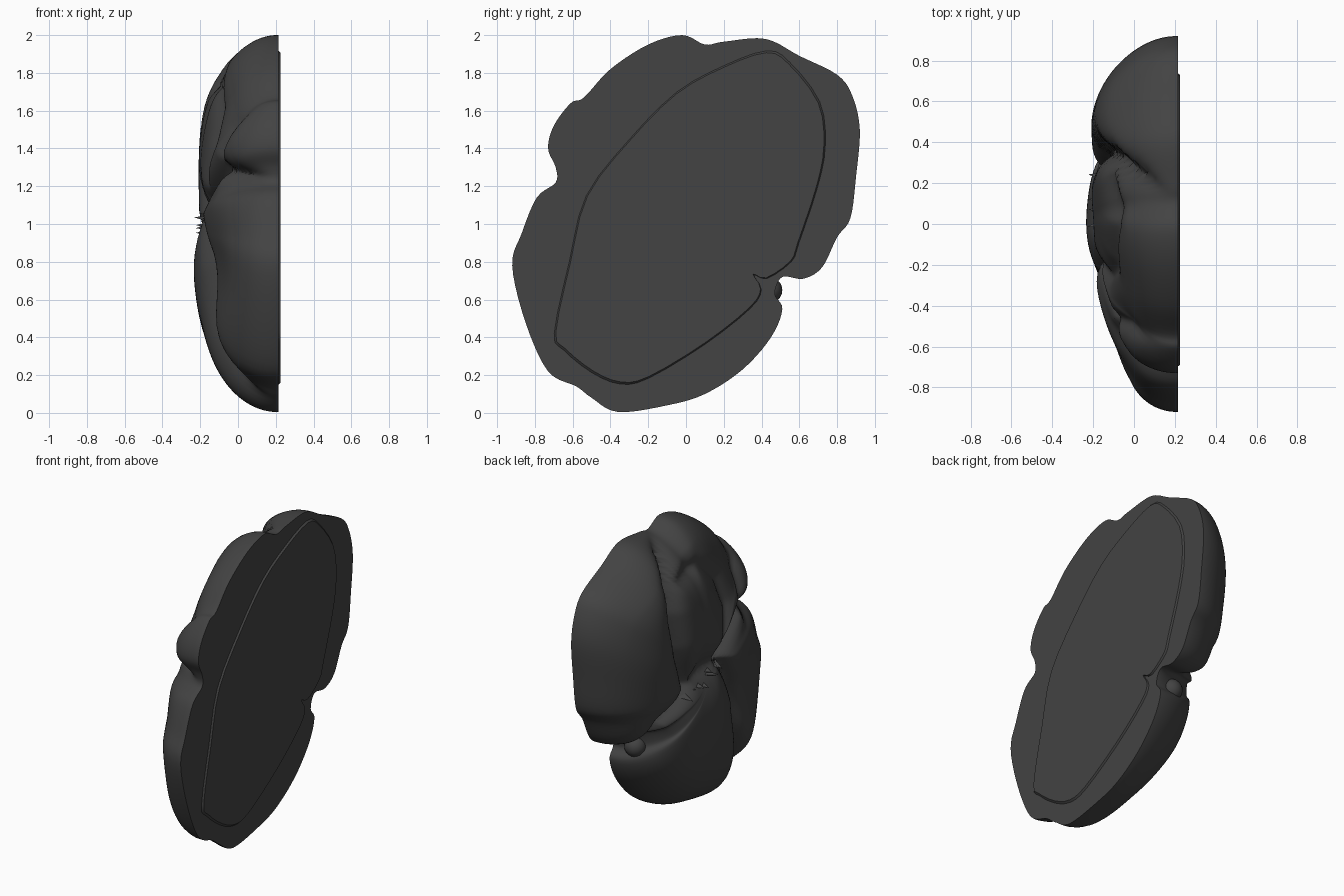
import bpy, bmesh, math, random
from mathutils import Vector as V

if "Cube" in bpy.data.objects:
    bpy.data.objects.remove(bpy.data.objects["Cube"])

random.seed(4)
mat = bpy.data.materials.new("dark grey")
mat.diffuse_color = (0.056, 0.056, 0.056, 1)
mat.use_nodes = True
mat.node_tree.nodes["Principled BSDF"].inputs["Base Color"].default_value = mat.diffuse_color

# (y, z) silhouette of the slab, and of the raised plate on its flat side
RIM = [(-.02, 2), (.1, 1.95), (.2, 1.965), (.42, 1.98), (.6, 1.89), (.8, 1.79), (.88, 1.68),
       (.92, 1.5), (.9, 1.25), (.87, 1.03), (.8, .93), (.72, .77), (.62, .71), (.51, .72),
       (.47, .63), (.51, .55), (.45, .4), (.3, .23), (.1, .1), (-.1, .04), (-.36, .005),
       (-.5, .08), (-.58, .14), (-.73, .22), (-.85, .48), (-.92, .78), (-.87, .95),
       (-.79, 1.14), (-.69, 1.22), (-.69, 1.3), (-.73, 1.4), (-.7, 1.52), (-.61, 1.64),
       (-.54, 1.67), (-.4, 1.82), (-.2, 1.95)]
PLATE = [(-.7, .42), (-.65, .33), (-.5, .21), (-.35, .15), (-.2, .18), (.1, .36), (.34, .55),
         (.4, .65), (.36, .73), (.43, .71), (.56, .8), (.6, .9), (.7, 1.2), (.74, 1.42),
         (.71, 1.65), (.55, 1.86), (.43, 1.92), (.2, 1.84), (-.05, 1.7), (-.3, 1.45),
         (-.53, 1.15), (-.62, .8)]

# Grooves between the lobes: depth, width, path in (y, z)
GROOVES = [
    (.12, .045, [(.1, 2), (.24, 1.89), (.33, 1.75), (.36, 1.55), (.32, 1.3), (.22, 1.03)]),
    (.12, .045, [(.22, 1.03), (.31, .94), (.45, .86), (.52, .7)]),
    (.1, .045, [(-.12, 1.1), (-.3, .8), (-.38, .5), (-.5, .08)]),
    (.12, .045, [(-.69, 1.25), (-.45, 1.29), (-.12, 1.1)]),
    (.06, .06, [(-.12, 1.1), (.05, 1.09), (.22, 1.03)]),
    (.05, .04, [(.34, 1.72), (0, 1.75), (-.2, 1.58), (-.25, 1.4), (-.15, 1.12)]),
    (.06, .04, [(-.59, 1.65), (-.48, 1.5), (-.45, 1.29)]),
]
# Broad swells (+) and dips (-): amount, radius, (y, z)
SWELLS = [
    (-.06, .32, (-.3, 1.55)), (-.05, .35, (-.68, .85)), (-.05, .25, (-.47, .75)),
    (.055, .25, (.52, 1.72)), (.02, .25, (.6, 1.3)), (-.045, .16, (.08, 1.08)),
    (.015, .2, (-.02, .75)), (.02, .2, (.2, .45)),
]


def smooth_loop(pts, n):
    """Closed Catmull-Rom through the points, n steps per span."""
    out = []
    for i in range(len(pts)):
        a, b, c, d = (V(pts[(i + k) % len(pts)]) for k in (-1, 0, 1, 2))
        for s in range(n):
            t = s / n
            out.append(.5 * (2*b + (c - a)*t + (2*a - 5*b + 4*c - d)*t*t
                             + (3*b - a - 3*c + d)*t**3))
    return out


def seg_dist(p, a, b):
    a, b = V(a), V(b)
    t = max(0, min(1, (p - a).dot(b - a) / (b - a).length_squared))
    return (p - a - (b - a) * t).length


def height(p, t):
    """Domed thickness at p, swelled per lobe and carved by grooves."""
    h = .43 * max(0, 1 - t**3.2) ** .52
    swell = sum(s * math.exp(-((p - V(c)).length / r) ** 2) for s, r, c in SWELLS)
    grooves = 0
    for depth, width, path in GROOVES:
        d = min(seg_dist(p, a, b) for a, b in zip(path, path[1:]))
        d = math.hypot(d, .02) - .02
        grooves = max(grooves, depth * math.exp(-d / width))
    return h + (swell - grooves) * min(1, h / .28)


def finish(name, bm, angle):
    bmesh.ops.recalc_face_normals(bm, faces=bm.faces)
    me = bpy.data.meshes.new(name)
    bm.to_mesh(me)
    bm.free()
    ob = bpy.data.objects.new(name, me)
    bpy.context.collection.objects.link(ob)
    me.materials.append(mat)
    bpy.ops.object.select_all(action='DESELECT')
    ob.select_set(True)
    bpy.context.view_layer.objects.active = ob
    bpy.ops.object.shade_smooth_by_angle(angle=math.radians(angle))


# Lobed dome with a flat back at x = 0.215
bm = bmesh.new()
rim = smooth_loop(RIM, 5)
centre = V((0, 1))
n, rings = len(rim), 56
grid = []
for r in range(1, rings + 1):
    t = math.sin(r / rings * math.pi / 2)
    row = []
    for q in rim:
        p = centre.lerp(q, t)
        row.append(bm.verts.new((.205 - height(p, t), p.x, p.y)))
    grid.append(row)
grid.append([bm.verts.new((.215, q.x, q.y)) for q in rim])
tip = bm.verts.new((.205 - height(centre, 0), 0, 1))
for i in range(n):
    j = (i + 1) % n
    bm.faces.new((tip, grid[0][i], grid[0][j]))
    for a, b in zip(grid, grid[1:]):
        bm.faces.new((a[i], b[i], b[j], a[j]))
bm.faces.new(grid[-1])
finish("lobed_body", bm, 50)

# Thin raised plate on the flat side
bm = bmesh.new()
loop = smooth_loop(PLATE, 3)
low = [bm.verts.new((.212, p.x, p.y)) for p in loop]
mid = V((0.05, 1.05))
top = [bm.verts.new((.226, *(p.lerp(mid, .015)))) for p in loop]
bm.faces.new(top)
for i in range(len(loop)):
    j = (i + 1) % len(loop)
    bm.faces.new((low[i], low[j], top[j], top[i]))
finish("flat_side_plate", bm, 30)

# Crumpled shards where the grooves meet
bm = bmesh.new()
for k in range(10):
    y, z = -.14 + .04 * k, 1.08 - .012 * k + random.uniform(-.06, .05)
    base = [bm.verts.new((-.08, y + random.uniform(.04, .06) * math.cos(a),
                          z + random.uniform(.03, .05) * math.sin(a))) for a in (0, 2.1, 4.2)]
    peak = bm.verts.new((random.uniform(-.235, -.18), y + random.uniform(-.04, .04),
                         z + random.uniform(-.03, .03)))
    bm.faces.new(base)
    for i in range(3):
        bm.faces.new((base[i], base[(i + 1) % 3], peak))
finish("centre_shards", bm, 20)

# Small nub tucked in the side notch
bm = bmesh.new()
bmesh.ops.create_uvsphere(bm, u_segments=16, v_segments=10, radius=.07)
bmesh.ops.translate(bm, verts=bm.verts, vec=(.07, .44, .65))
finish("notch_nub", bm, 60)
